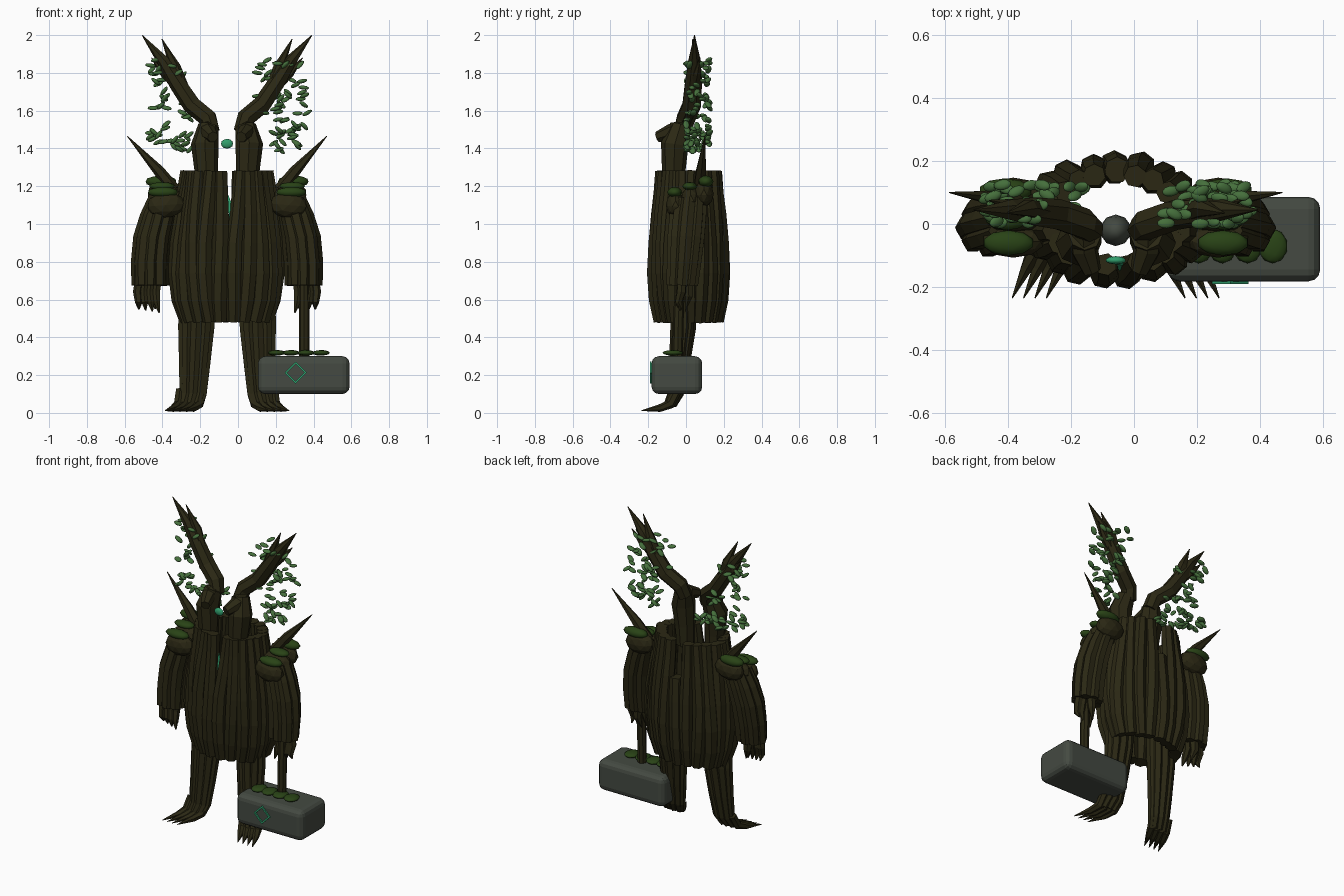
import bpy, bmesh, math, random
from mathutils import Vector, Matrix, Euler

if "Cube" in bpy.data.objects:
    bpy.data.objects.remove(bpy.data.objects["Cube"])

random.seed(7)
CX = -0.058          # symmetry line of the figure


def material(name, rgb):
    m = bpy.data.materials.new(name)
    m.diffuse_color = (*rgb, 1)
    m.use_nodes = True
    m.node_tree.nodes["Principled BSDF"].inputs["Base Color"].default_value = m.diffuse_color
    return m


BARK = material("dark bark", (0.024, 0.021, 0.007))
MOSS = material("moss green", (0.022, 0.056, 0.008))
LEAF = material("leaf green", (0.06, 0.16, 0.045))
STONE = material("grey stone", (0.058, 0.068, 0.054))
GEM = material("emerald glow", (0.03, 0.34, 0.15))


def finish(bm, name, mat, smooth=False):
    bmesh.ops.recalc_face_normals(bm, faces=bm.faces)
    for f in bm.faces:
        f.smooth = smooth
    me = bpy.data.meshes.new(name)
    bm.to_mesh(me)
    bm.free()
    me.materials.append(mat)
    ob = bpy.data.objects.new(name, me)
    bpy.context.collection.objects.link(ob)
    return ob


def tube(bm, path, sides=7):
    """Faceted strand along points (x, y, z, radius)."""
    pts = [Vector(p[:3]) for p in path]
    d = pts[-1] - pts[0]
    k = min(range(3), key=lambda i: abs(d[i]))
    ref = Vector([1.0 if i == k else 0.0 for i in range(3)])
    rings = []
    for i, p in enumerate(pts):
        t = (pts[min(i + 1, len(pts) - 1)] - pts[max(i - 1, 0)]).normalized()
        u = t.cross(ref).normalized()
        v = t.cross(u)
        r = max(path[i][3], 0.002)
        rings.append([bm.verts.new(p + r * (u * math.cos(a) + v * math.sin(a)))
                      for a in (math.tau * j / sides for j in range(sides))])
    for a, b in zip(rings, rings[1:]):
        for j in range(sides):
            n = (j + 1) % sides
            bm.faces.new((a[j], a[n], b[n], b[j]))
    bm.faces.new(rings[0])
    bm.faces.new(rings[-1])


def blob(bm, loc, size, rot=(0, 0, 0), sub=2):
    m = Matrix.LocRotScale(Vector(loc), Euler(rot), Vector(size))
    bmesh.ops.create_icosphere(bm, subdivisions=sub, radius=1, matrix=m)


# Torso: hollow ring of bark strands, parted at the front
levels = [(0.485, 0.215, 0.145, 0.038), (0.60, 0.25, 0.165, 0.044),
          (0.74, 0.265, 0.175, 0.046), (0.90, 0.258, 0.172, 0.045),
          (1.05, 0.24, 0.163, 0.042), (1.17, 0.222, 0.152, 0.039),
          (1.28, 0.208, 0.146, 0.036)]
N = 21
bm = bmesh.new()
for i in range(N):
    d = math.tau * (i + 0.5) / N - math.pi * 2 * (i >= N // 2 + 1)   # angle from the front
    back = i == N // 2
    path = []
    for z, rx, ry, r in levels:
        if back and z > 1.1:
            continue
        open_up = max(0, (z - 0.85) / 0.43)
        front = math.exp(-(d / 0.7) ** 2)
        a = d + front * open_up * (0.10 * math.copysign(1, d) + 0.10)
        a += 0.025 * math.sin(i * 2.3 + z * 6)
        w = 1 + 0.03 * math.sin(i * 1.9 + z * 4)
        path.append((CX + rx * w * math.sin(a), 0.013 - ry * w * math.cos(a), z, r))
    tube(bm, path)
finish(bm, "torso_bark_strands", BARK)

# Stone heart and glowing crack inside the chest opening
bm = bmesh.new()
blob(bm, (CX, -0.02, 0.92), (0.05, 0.05, 0.1))
finish(bm, "chest_stone", STONE, True)
bm = bmesh.new()
crack = [(-0.062, -0.125, 1.18), (-0.022, -0.135, 1.08), (-0.002, -0.175, 0.88), (-0.045, -0.15, 1.02)]
front = [bm.verts.new(p) for p in crack]
rear = [bm.verts.new((x, y + 0.008, z)) for x, y, z in crack]
bm.faces.new(front)
bm.faces.new(rear)
for j in range(4):
    n = (j + 1) % 4
    bm.faces.new((front[j], front[n], rear[n], rear[j]))
finish(bm, "chest_glow_crack", GEM)

for s, side in ((-1, "left"), (1, "right")):
    def X(o):
        return CX + s * o

    # Leg strands and root toes
    bm = bmesh.new()
    for i in range(8):
        c, n = math.cos(math.tau * i / 8), math.sin(math.tau * i / 8)
        tube(bm, [(X(0.16 + 0.068 * c), -0.012 + 0.035 * n, 0.62, 0.033),
                  (X(0.163 + 0.067 * c), -0.015 + 0.035 * n, 0.45, 0.033),
                  (X(0.172 + 0.056 * c), -0.035 + 0.025 * n, 0.25, 0.03),
                  (X(0.180 + 0.050 * c), -0.055 + 0.018 * n, 0.10, 0.025),
                  (X(0.195 + 0.050 * c), -0.085 + 0.015 * n, 0.04, 0.02)], 6)
    finish(bm, side + "_leg_strands", BARK)
    bm = bmesh.new()
    for i in range(4):
        o = 0.14 + 0.036 * i
        tube(bm, [(X(o), -0.045, 0.12, 0.025), (X(o + 0.01), -0.085, 0.045, 0.026),
                  (X(o + 0.035), -0.14, 0.025, 0.02), (X(o + 0.08), -0.235, 0.012, 0.002)], 6)
    finish(bm, side + "_root_toes", BARK)

    # Sleeve of arm strands
    bm = bmesh.new()
    for i in range(8):
        c, n = math.cos(math.tau * i / 8), math.sin(math.tau * i / 8)
        tube(bm, [(X(0.335 + 0.05 * c), 0.02 + 0.06 * n, 1.13, 0.035),
                  (X(0.365 + 0.06 * c), 0.01 + 0.065 * n, 1.04, 0.037),
                  (X(0.393 + 0.066 * c), 0.0 + 0.065 * n, 0.93, 0.038),
                  (X(0.405 + 0.068 * c), -0.01 + 0.06 * n, 0.80, 0.036),
                  (X(0.405 + 0.068 * c), -0.02 + 0.055 * n, 0.675, 0.033)], 6)
    finish(bm, side + "_arm_strands", BARK)

    # Hand with pointed fingers
    bm = bmesh.new()
    for i in range(4):
        o = 0.365 + 0.032 * i
        tube(bm, [(X(o), -0.02, 0.72, 0.024), (X(o + 0.012), -0.025, 0.64, 0.025),
                  (X(o + 0.006), -0.04, 0.585, 0.02),
                  (X(o - 0.006 + 0.004 * i), -0.05 + 0.01 * i, 0.53 + 0.006 * i, 0.004)], 6)
    tube(bm, [(X(0.4), 0.01, 0.7, 0.03), (X(0.4), 0.015, 0.62, 0.025), (X(0.38), 0.0, 0.55, 0.003)], 6)
    finish(bm, side + "_hand", BARK)

    # Shoulder knots, moss pads and shoulder thorn
    bm = bmesh.new()
    for y, z in ((-0.055, 1.1), (0.025, 1.13), (0.095, 1.16)):
        blob(bm, (X(0.325), y, z), (0.1, 0.052, 0.07), (0, s * 0.08, 0))
    finish(bm, side + "_shoulder_knots", BARK)
    bm = bmesh.new()
    blob(bm, (X(0.34), -0.06, 1.168), (0.082, 0.04, 0.028))
    blob(bm, (X(0.345), 0.02, 1.2), (0.07, 0.04, 0.022))
    blob(bm, (X(0.35), 0.105, 1.225), (0.085, 0.04, 0.032))
    finish(bm, side + "_shoulder_moss", MOSS, True)
    bm = bmesh.new()
    tube(bm, [(X(0.28), 0.07, 1.18, 0.035), (X(0.36), 0.08, 1.28, 0.03), (X(0.528), 0.1, 1.465, 0.002)], 6)
    finish(bm, side + "_shoulder_thorn", BARK)

    # Head post growing into the antler, with a forked prong
    bm = bmesh.new()
    tube(bm, [(X(0.105), -0.065, 1.15, 0.055), (X(0.11), -0.065, 1.28, 0.062),
              (X(0.118), -0.06, 1.42, 0.073), (X(0.098), -0.03, 1.52, 0.055)], 8)
    finish(bm, side + "_head_post", BARK)
    bm = bmesh.new()
    tube(bm, [(X(0.08), -0.02, 1.49, 0.045), (X(0.1), 0.0, 1.56, 0.05), (X(0.185), 0.03, 1.63, 0.05),
              (X(0.265), 0.04, 1.75, 0.046), (X(0.335), 0.045, 1.86, 0.034), (X(0.45), 0.045, 2.0, 0.002)], 7)
    tube(bm, [(X(0.22), 0.035, 1.68, 0.035), (X(0.275), 0.05, 1.83, 0.03), (X(0.345), 0.035, 1.98, 0.002)], 6)
    tube(bm, [(X(0.25), 0.04, 1.72, 0.03), (X(0.335), 0.06, 1.8, 0.022), (X(0.4), 0.075, 1.88, 0.002)], 6)
    finish(bm, side + "_antler", BARK)
    bm = bmesh.new()
    tube(bm, [(X(0.105), -0.01, 1.51, 0.045), (X(0.1), -0.08, 1.485, 0.045), (X(0.075), -0.15, 1.46, 0.03)], 7)
    finish(bm, side + "_brow", BARK)

    # Leaves in loose clusters: offset, height, spreads, count
    bm = bmesh.new()
    if s < 0:
        clusters = [(0.33, 1.82, 0.1, 0.05, 14), (0.36, 1.69, 0.05, 0.08, 12),
                    (0.18, 1.6, 0.06, 0.05, 10), (0.36, 1.48, 0.05, 0.06, 10), (0.22, 1.44, 0.13, 0.05, 22)]
    else:
        clusters = [(0.27, 1.82, 0.12, 0.05, 16), (0.32, 1.7, 0.09, 0.07, 16),
                    (0.22, 1.62, 0.07, 0.06, 10), (0.34, 1.55, 0.09, 0.06, 12), (0.31, 1.44, 0.07, 0.05, 14)]
    for o, z, sx, sz, count in clusters:
        for _ in range(count):
            loc = (X(o + random.uniform(-sx, sx)), random.uniform(0.0, 0.125), z + random.uniform(-sz, sz))
            rot = (random.uniform(-.4, .4), random.uniform(-0.9, 0.9), random.uniform(-.5, .5))
            blob(bm, loc, (0.029, 0.017, 0.011), rot)
    finish(bm, side + "_leaves", LEAF, True)

# Eye gem between the head posts
bm = bmesh.new()
blob(bm, (CX, -0.115, 1.425), (0.033, 0.013, 0.026))
finish(bm, "eye_gem", GEM, True)

# Stone hammer: rounded block, handle, moss and diamond rune
bm = bmesh.new()
bmesh.ops.create_cube(bm, size=1, matrix=Matrix.LocRotScale(
    Vector((0.348, -0.048, 0.2)), None, Vector((0.485, 0.268, 0.2))))
bmesh.ops.bevel(bm, geom=bm.edges[:], offset=0.038, segments=3, profile=0.5, affect='EDGES')
finish(bm, "hammer_head", STONE)
bm = bmesh.new()
tube(bm, [(0.35, -0.045, 0.28, 0.028), (0.35, -0.04, 0.5, 0.028), (0.35, -0.03, 0.75, 0.026)], 8)
finish(bm, "hammer_handle", BARK)
bm = bmesh.new()
for x in (0.205, 0.28, 0.36, 0.44):
    blob(bm, (x, -0.07, 0.318), (0.047, 0.055, 0.015))
finish(bm, "hammer_moss", MOSS, True)
bm = bmesh.new()
for i in range(4):
    a = math.pi / 4 + math.pi / 2 * i
    bmesh.ops.create_cube(bm, size=1, matrix=Matrix.LocRotScale(
        Vector((0.305 + 0.037 * math.cos(a), -0.186, 0.213 + 0.037 * math.sin(a))),
        Euler((0, -a + math.pi / 2, 0)), Vector((0.08, 0.009, 0.01))))
finish(bm, "hammer_rune", GEM)
